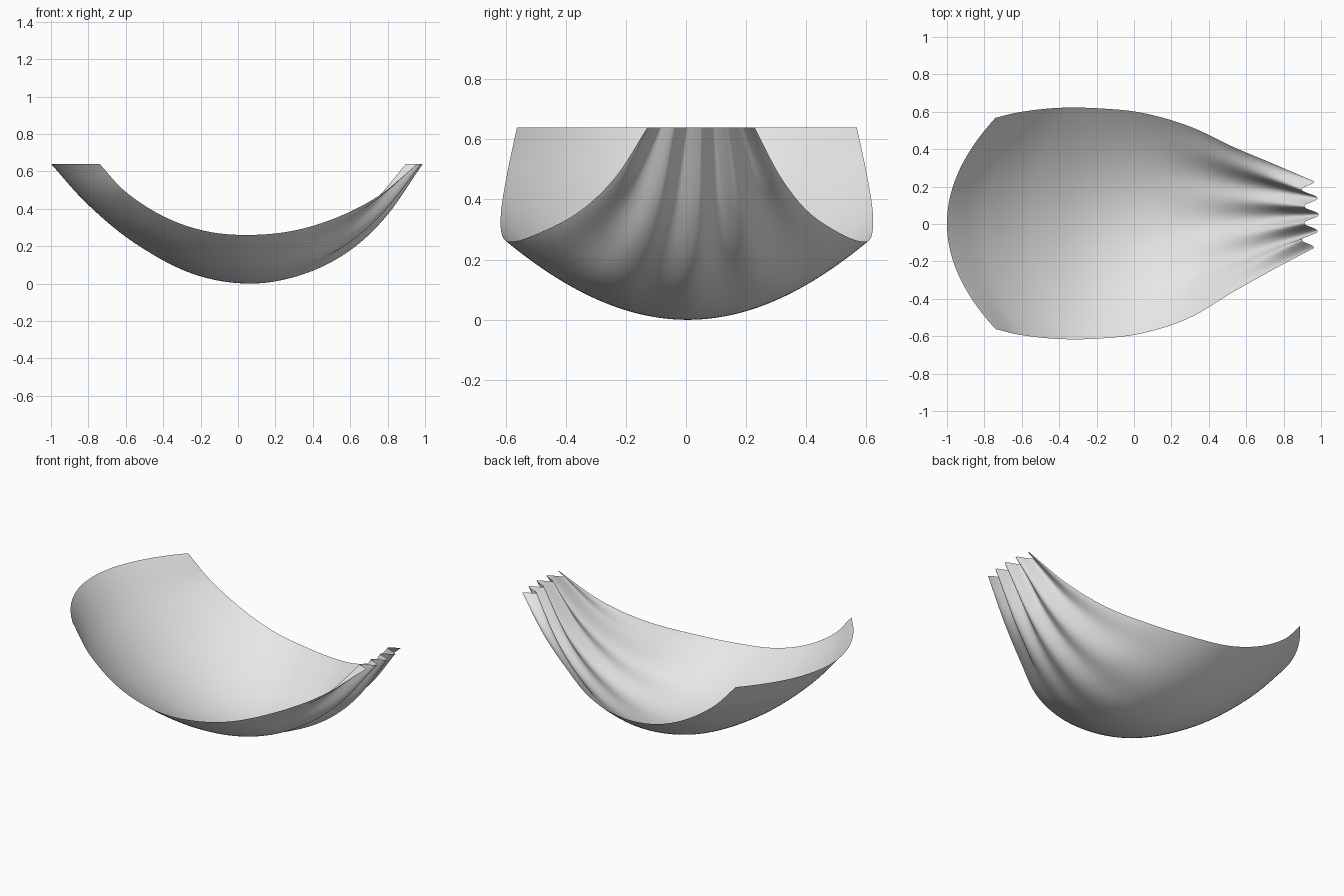
import bpy
import math
from mathutils import Vector

cube = bpy.data.objects.get("Cube")
if cube:
    bpy.data.objects.remove(cube, do_unlink=True)

LENGTH_STEPS, WIDTH_STEPS = 88, 128

# Lengthwise keel of the sheet: x, z
KEEL = [(-1, .64), (-.8, .42), (-.55, .215), (-.25, .055), (.05, 0),
        (.32, .045), (.56, .165), (.76, .355), (.95, .64)]
# Side rim: x, z, half width, sideways drift
RIM = [(-.74, .64, .565, .003), (-.6, .49, .597, .003), (-.4, .36, .618, .003),
       (-.18, .282, .615, .003), (.05, .26, .588, .005), (.29, .285, .512, .01),
       (.52, .36, .385, .025), (.73, .475, .277, .04), (.925, .64, .178, .05)]


def spline(points, t):
    """Smooth curve through the points, t from 0 to 1."""
    pts = [Vector(p) for p in points]
    pts = [2 * pts[0] - pts[1]] + pts + [2 * pts[-1] - pts[-2]]
    spans = len(points) - 1
    i = min(int(t * spans), spans - 1)
    f = t * spans - i
    a, b, c, d = pts[i:i + 4]
    return 0.5 * (2 * b + (c - a) * f + (2 * a - 5 * b + 4 * c - d) * f ** 2
                  + (3 * b - a - 3 * c + d) * f ** 3)


# Curved sheet, gathered into four pleats at the narrow end
verts, faces = [], []
for i in range(LENGTH_STEPS + 1):
    t = i / LENGTH_STEPS
    keel_x, keel_z = spline(KEEL, t)
    rim_x, rim_z, half_width, drift = spline(RIM, t)
    gather = max(0, (t - .5) / .5)
    depth = .038 * gather ** 1.3
    for j in range(WIDTH_STEPS + 1):
        v = 2 * j / WIDTH_STEPS - 1
        bow = v * v
        wave = math.cos(4 * math.pi * (v + 1)) * depth
        x = keel_x + (rim_x - keel_x) * bow + wave
        z = keel_z + (rim_z - keel_z) * bow - wave * .5 * (1 - gather)
        verts.append((x, drift + half_width * v, z))

row = WIDTH_STEPS + 1
for i in range(LENGTH_STEPS):
    for j in range(WIDTH_STEPS):
        a = i * row + j
        faces.append((a, a + row, a + row + 1, a + 1))

mesh = bpy.data.meshes.new("pleated_shell")
mesh.from_pydata(verts, [], faces)
shell = bpy.data.objects.new("pleated_shell", mesh)
bpy.context.collection.objects.link(shell)
for face in mesh.polygons:
    face.use_smooth = True

# Plain light grey
grey = bpy.data.materials.new("light_grey")
grey.use_nodes = True
colour = (.8, .8, .8, 1)
grey.diffuse_color = colour
grey.node_tree.nodes["Principled BSDF"].inputs["Base Color"].default_value = colour
mesh.materials.append(grey)
